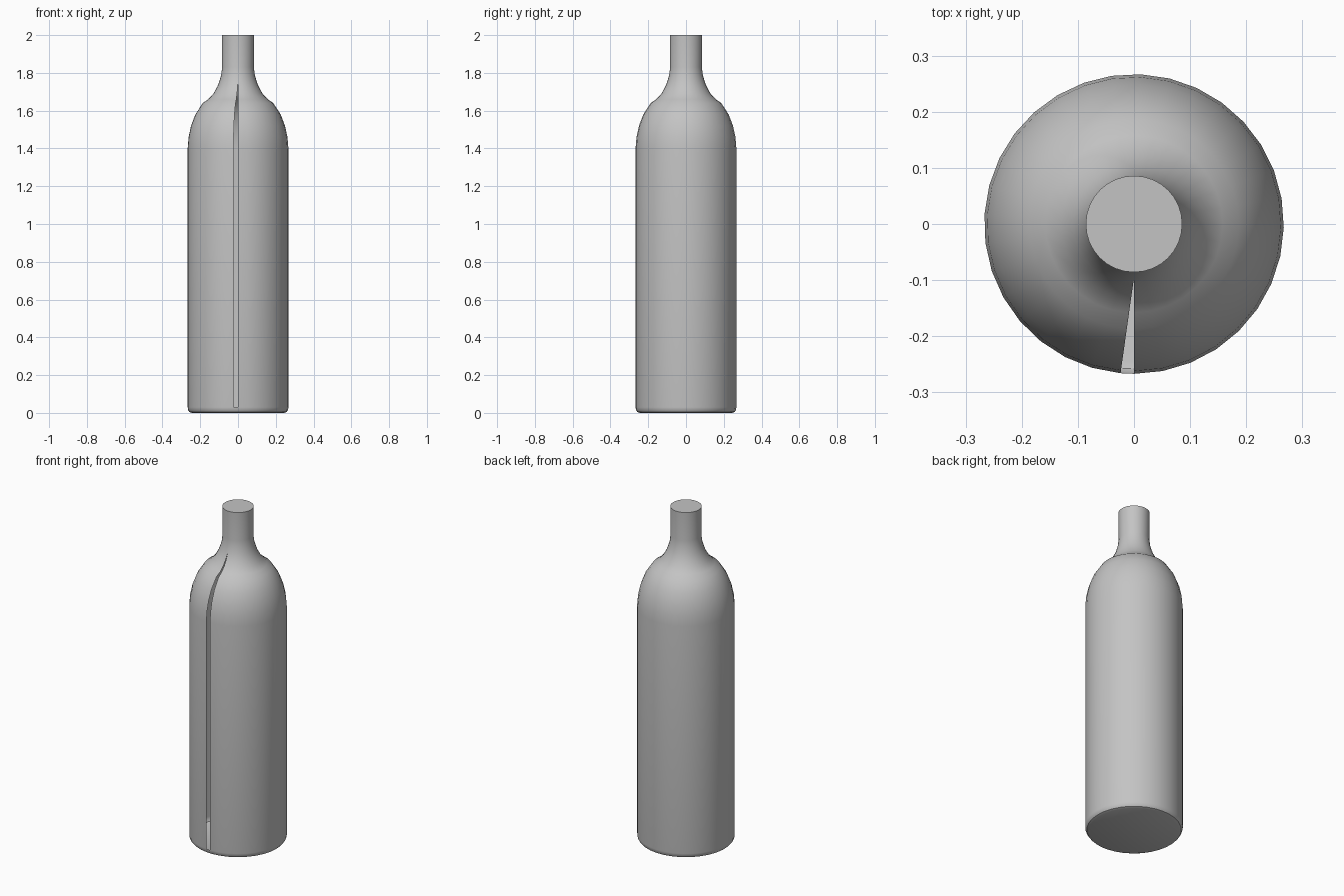
import bpy, bmesh, math

if "Cube" in bpy.data.objects:
    bpy.data.objects.remove(bpy.data.objects["Cube"])

SIDES = 32
# Bottle profile: (radius, height)
PROFILE = [(0.245, 0.0), (0.258, 0.005), (0.265, 0.015), (0.267, 0.03),
           (0.267, 1.40), (0.262, 1.46), (0.249, 1.52), (0.226, 1.58),
           (0.187, 1.64), (0.158, 1.66), (0.130, 1.69), (0.108, 1.73),
           (0.098, 1.757), (0.089, 1.79), (0.084, 1.83), (0.086, 2.0)]
SLOT_BOTTOM, SLOT_TOP = 0.03, 1.757


def slot_angle(radius):
    """Slot narrows towards the neck."""
    return max(0.024 * (radius - 0.095) / 0.172, 0.0004) / radius


bm = bmesh.new()
rings = []
for r, z in PROFILE:
    gap = slot_angle(r)
    step = (2 * math.pi - gap) / SIDES
    # The last column, between the final and first vertex, is the slot
    rings.append([bm.verts.new((r * math.cos(-math.pi / 2 + i * step),
                                r * math.sin(-math.pi / 2 + i * step), z))
                  for i in range(SIDES + 1)])

# Wall, leaving the front slot open
for k in range(len(rings) - 1):
    low, high = rings[k], rings[k + 1]
    in_slot = PROFILE[k][1] >= SLOT_BOTTOM and PROFILE[k + 1][1] <= SLOT_TOP
    for i in range(SIDES + 1):
        if i == SIDES and in_slot:
            continue
        j = (i + 1) % (SIDES + 1)
        bm.faces.new((low[i], low[j], high[j], high[i]))

# Base and flat mouth
bm.faces.new(list(reversed(rings[0])))
bm.faces.new(rings[-1])
bmesh.ops.remove_doubles(bm, verts=bm.verts, dist=0.0008)

mesh = bpy.data.meshes.new("bottle")
bm.to_mesh(mesh)
bm.free()
bottle = bpy.data.objects.new("bottle", mesh)
bpy.context.collection.objects.link(bottle)

grey = bpy.data.materials.new("plain grey")
grey.diffuse_color = (0.55, 0.55, 0.55, 1)
grey.use_nodes = True
grey.node_tree.nodes["Principled BSDF"].inputs["Base Color"].default_value = grey.diffuse_color
mesh.materials.append(grey)

bpy.context.view_layer.objects.active = bottle
bottle.select_set(True)
bpy.ops.object.shade_smooth_by_angle(angle=math.radians(30))
